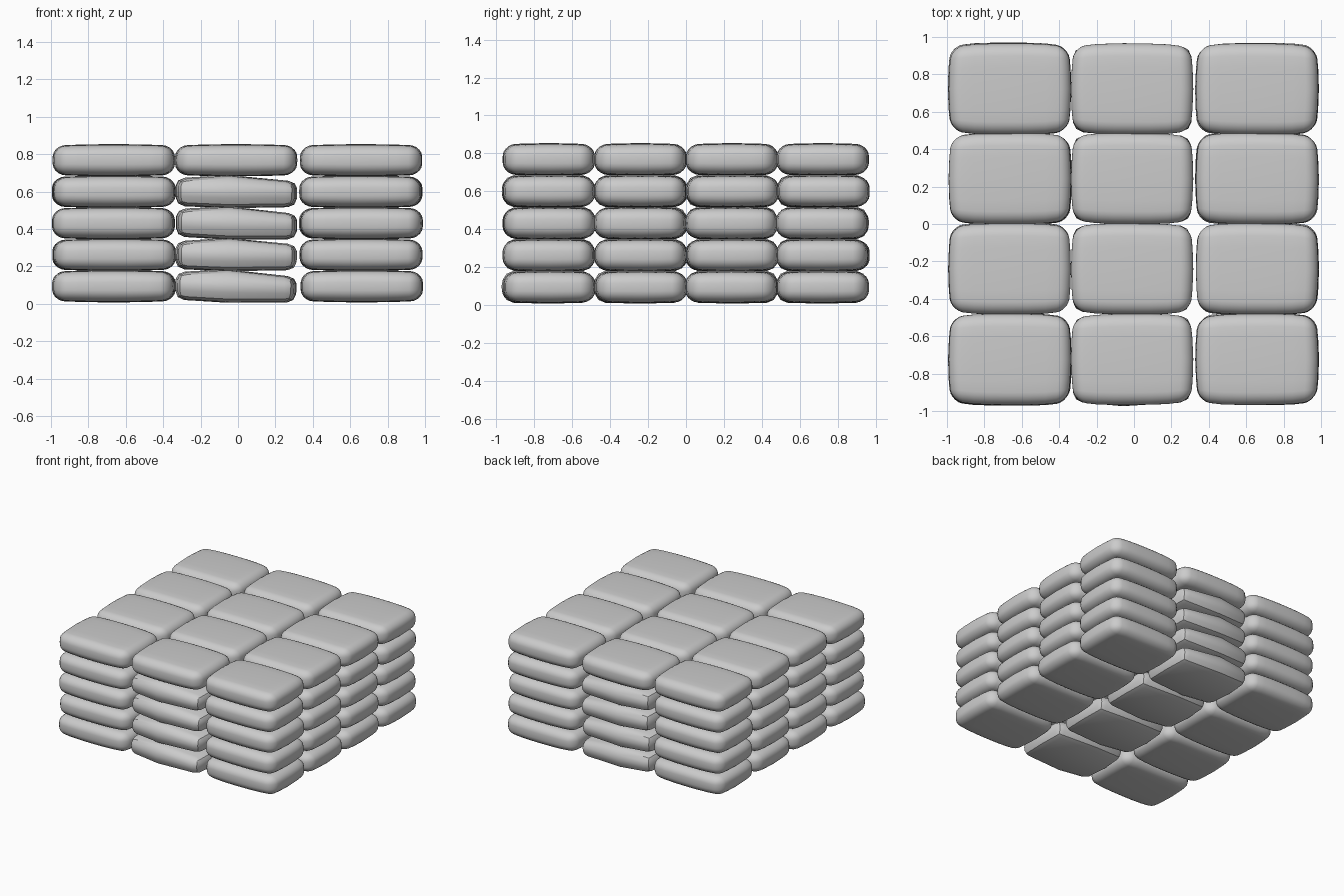
import bpy, bmesh, math, random
from mathutils import Vector

if "Cube" in bpy.data.objects:
    bpy.data.objects.remove(bpy.data.objects["Cube"])

random.seed(4)
HX, HY, HZ = 0.327, 0.243, 0.086   # half sizes of one sack


def rounded_block(name, hx, hy, hz, radius, segments, cuts_x, cuts_y, shape):
    """Rounded box, sliced so its faces can bow, then shaped per vertex."""
    bm = bmesh.new()
    bmesh.ops.create_cube(bm, size=2)
    bmesh.ops.scale(bm, vec=(hx, hy, hz), verts=bm.verts)
    bmesh.ops.bevel(bm, geom=bm.edges[:], offset=radius, segments=segments,
                    profile=0.5, affect='EDGES')
    slices = [((c, 0, 0), (1, 0, 0)) for c in cuts_x] + [((0, c, 0), (0, 1, 0)) for c in cuts_y]
    slices.append(((0, 0, 0), (0, 0, 1)))
    for co, no in slices:
        geom = bm.verts[:] + bm.edges[:] + bm.faces[:]
        bmesh.ops.bisect_plane(bm, geom=geom, dist=1e-5, plane_co=co, plane_no=no)
    for v in bm.verts:
        v.co = Vector(shape(v.co.x / hx, v.co.y / hy, v.co.z / hz))
    bmesh.ops.recalc_face_normals(bm, faces=bm.faces)
    mesh = bpy.data.meshes.new(name)
    bm.to_mesh(mesh)
    bm.free()
    return mesh


def soft(u, v, w):
    # bulging sides and a slightly domed top and bottom
    return (u * (HX - 0.016 * v * v - 0.006 * w * w),
            v * (HY - 0.026 * u * u * u * u - 0.006 * w * w),
            w * (HZ - 0.008 * u * u - 0.008 * v * v))


def creased(u, v, w):
    # faceted sack with a central ridge and pointed ends
    fall = abs(u + 0.15) / 1.15
    top = 0.03 if w > 0 else 0.012
    return (u * (HX - 0.006 - 0.012 * abs(v)),
            v * (HY + 0.007 - 0.028 * abs(u) - 0.016 * abs(w)),
            w * (HZ + 0.003 - top * fall - 0.006 * abs(v)))


soft_mesh = rounded_block("soft_sack", HX, HY, HZ, 0.062, 5,
                          [-0.2, -0.1, 0, 0.1, 0.2], [-0.12, 0, 0.12], soft)
creased_mesh = rounded_block("creased_sack", HX, HY, HZ, 0.05, 2, [-0.05], [0], creased)

# stack: 3 columns, 4 rows, 5 layers
for layer in range(5):
    for row, y in enumerate((-0.724, -0.24, 0.243, 0.722)):
        for col, x in enumerate((-0.664, -0.01, 0.658)):
            is_creased = col == 1 and layer < 4
            ob = bpy.data.objects.new(f"sack_{layer}_{row}_{col}",
                                      creased_mesh if is_creased else soft_mesh)
            bpy.context.collection.objects.link(ob)
            j = 0.0 if layer == 4 else 0.005
            ob.location = (x + random.uniform(-j, j), y + random.uniform(-j, j),
                           0.094 + layer * 0.1685)
            ob.rotation_euler.z = random.uniform(-0.008, 0.008)
            if is_creased:
                # alternate the direction of the ridge slope a little
                ob.rotation_euler.y = 0.03 if layer % 2 == 0 else 0.015

# smooth shading, keeping the creases
bpy.ops.object.select_all(action='DESELECT')
for name in ("sack_4_0_0", "sack_0_0_1"):
    ob = bpy.data.objects[name]
    ob.select_set(True)
    bpy.context.view_layer.objects.active = ob
bpy.ops.object.shade_smooth_by_angle(angle=math.radians(35))
for mesh in (soft_mesh, creased_mesh):
    for p in mesh.polygons:
        p.use_smooth = True
